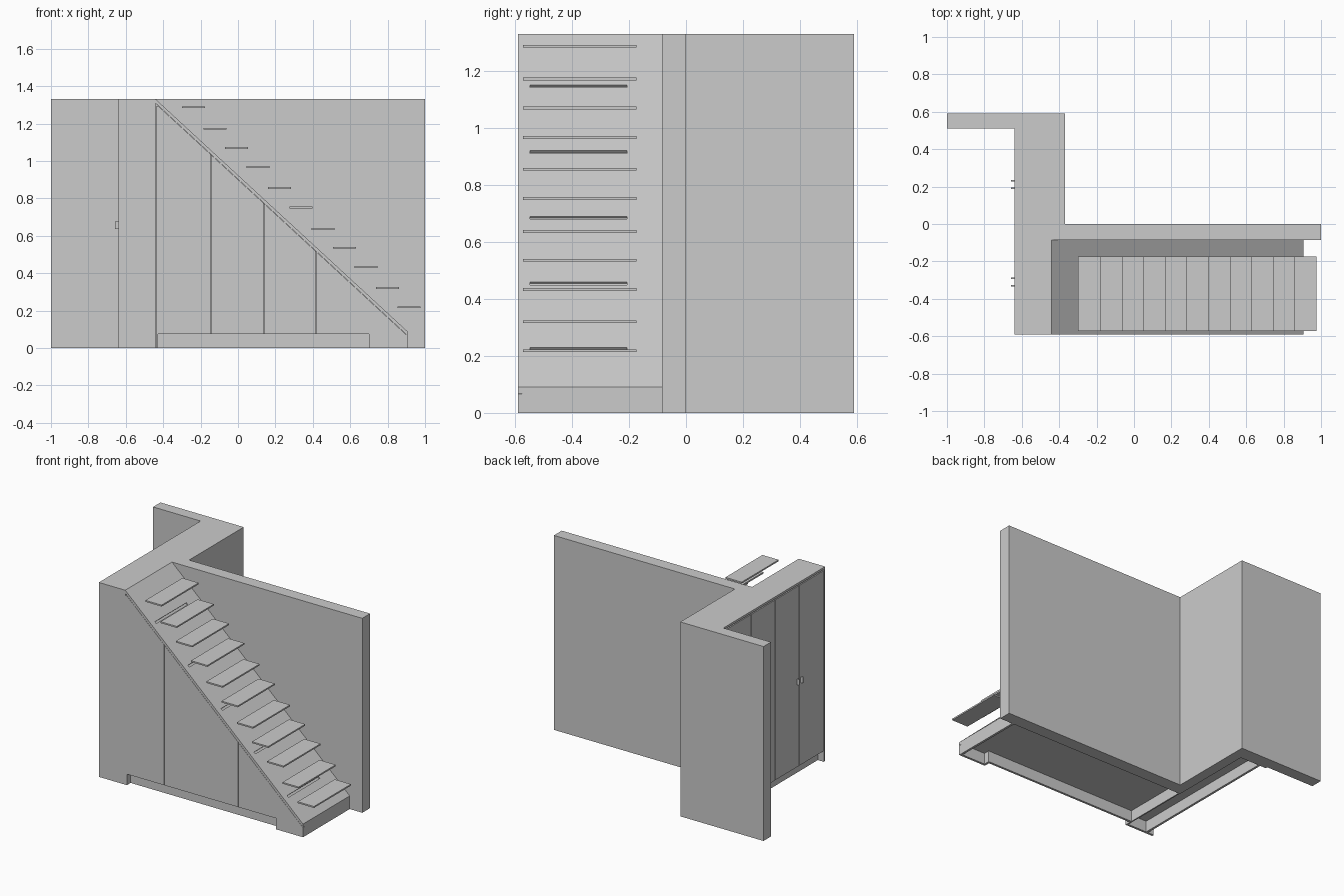
import bpy, bmesh, math
from mathutils import Matrix

if "Cube" in bpy.data.objects:
    bpy.data.objects.remove(bpy.data.objects["Cube"])

def finish(name, bm):
    bmesh.ops.recalc_face_normals(bm, faces=bm.faces)
    me = bpy.data.meshes.new(name)
    bm.to_mesh(me)
    bm.free()
    ob = bpy.data.objects.new(name, me)
    bpy.context.collection.objects.link(ob)
    return ob

def prism(name, pts, a, b, axis='Y'):
    """Extrude a profile: xz points along y, or xy points along z."""
    bm = bmesh.new()
    place = (lambda p, t: (p[0], t, p[1])) if axis == 'Y' else (lambda p, t: (p[0], p[1], t))
    f = bm.faces.new([bm.verts.new(place(p, a)) for p in pts])
    ext = bmesh.ops.extrude_face_region(bm, geom=[f])
    step = (0, b - a, 0) if axis == 'Y' else (0, 0, b - a)
    bmesh.ops.translate(bm, vec=step, verts=[v for v in ext['geom'] if isinstance(v, bmesh.types.BMVert)])
    return finish(name, bm)

def box(name, x, y, z):
    return prism(name, [(x[0], z[0]), (x[1], z[0]), (x[1], z[1]), (x[0], z[1])], y[0], y[1])

H, KICK, GAP = 1.33, 0.075, 0.002
FRONT, WALL = -0.59, -0.085
X0, X1 = -0.44, 0.905
SLOPE = (H - 0.09) / (X1 - X0)
CAP = 0.022
top = lambda x: H - SLOPE * (x - X0)
under = lambda x: top(x) - CAP - GAP

# Stepped wall
prism("wall", [(-1, 0.51), (X0, 0.51), (X0, WALL), (1, WALL), (1, 0),
               (-0.37, 0), (-0.37, 0.59), (-1, 0.59)], 0, H, 'Z')

# Tall cupboard on the left, with toe kick and side panels to the ground
box("tall_cupboard_body", (-0.622, X0), (-0.575, 0.495), (KICK, H - 0.015))
box("tall_cupboard_top", (-0.64, X0), (FRONT, 0.51), (H - 0.015, H))
box("tall_cupboard_plinth", (-0.595, -0.58), (-0.575, 0.495), (0, KICK))
for i, y in enumerate((FRONT, 0.495)):
    box(f"tall_cupboard_side_{i+1}", (-0.64, X0), (y, y + 0.015), (0, H - 0.015))
seams = (-0.575, -0.31, -0.05, 0.21, 0.495)
for i, (a, b) in enumerate(zip(seams, seams[1:])):
    box(f"tall_door_{i+1}", (-0.64, -0.622), (a + GAP, b - GAP), (KICK, H - 0.022))
    y = (b - 0.02) if i % 2 == 0 else (a + 0.02)
    box(f"tall_door_handle_{i+1}", (-0.657, -0.638), (y - 0.004, y + 0.004), (0.637, 0.677))

# Cupboard under the stairs
box("stair_cupboard_side", (X0 + 0.003, X0 + 0.012), (FRONT, WALL), (0, H - 0.035))
prism("stair_cupboard_body", [(-0.43, KICK), (0.89, KICK), (0.89, under(0.89)),
                              (-0.43, under(-0.43))], -0.575, WALL)
box("stair_cupboard_plinth", (-0.428, 0.70), (-0.55, -0.535), (0, KICK))
box("plinth_return", (0.70, 0.715), (-0.575, -0.535), (0, KICK))
box("stair_end_panel", (X1 - 0.015, X1), (-0.575, WALL), (0, 0.068))
doors = (-0.428, -0.145, 0.137, 0.415)
for i, (a, b) in enumerate(zip(doors, doors[1:])):
    a, b = a + GAP / 2, b - GAP / 2
    prism(f"stair_door_{i+1}", [(a, KICK), (b, KICK), (b, under(b)), (a, under(a))], FRONT, -0.575)
prism("stair_end_front", [(0.416, KICK), (0.70, KICK), (0.70, 0), (X1, 0),
                          (X1, under(X1)), (0.416, under(0.416))], FRONT, -0.575)

# Sloping top with five shallow slots
cap = prism("sloping_top", [(X0, H), (X1, 0.09), (X1, 0.09 - CAP), (X0, H - CAP)], FRONT, WALL)
bm = bmesh.new()
tilt = Matrix.Rotation(math.atan(SLOPE), 4, 'Y')
for i in range(5):
    z = 1.146 - i * 0.2305
    x = X0 + (H - z) / SLOPE
    m = Matrix.Translation((x, -0.377, z)) @ tilt @ Matrix.Diagonal((0.014, 0.34, 0.016, 1))
    bmesh.ops.create_cube(bm, size=1, matrix=m)
cutter = finish("slot_cutter", bm)
cutter.hide_render = True
cutter.hide_set(True)
mod = cap.modifiers.new("slots", 'BOOLEAN')
mod.operation, mod.solver, mod.object = 'DIFFERENCE', 'EXACT', cutter

# Floating treads
heights = (1.287, 1.172, 1.07, 0.967, 0.855, 0.752, 0.637, 0.536, 0.433, 0.32, 0.218)
for i, z in enumerate(heights):
    x = -0.30 + i * 0.1153
    box(f"tread_{i+1}", (x, x + 0.123), (-0.573, -0.173), (z - 0.005, z + 0.005))
